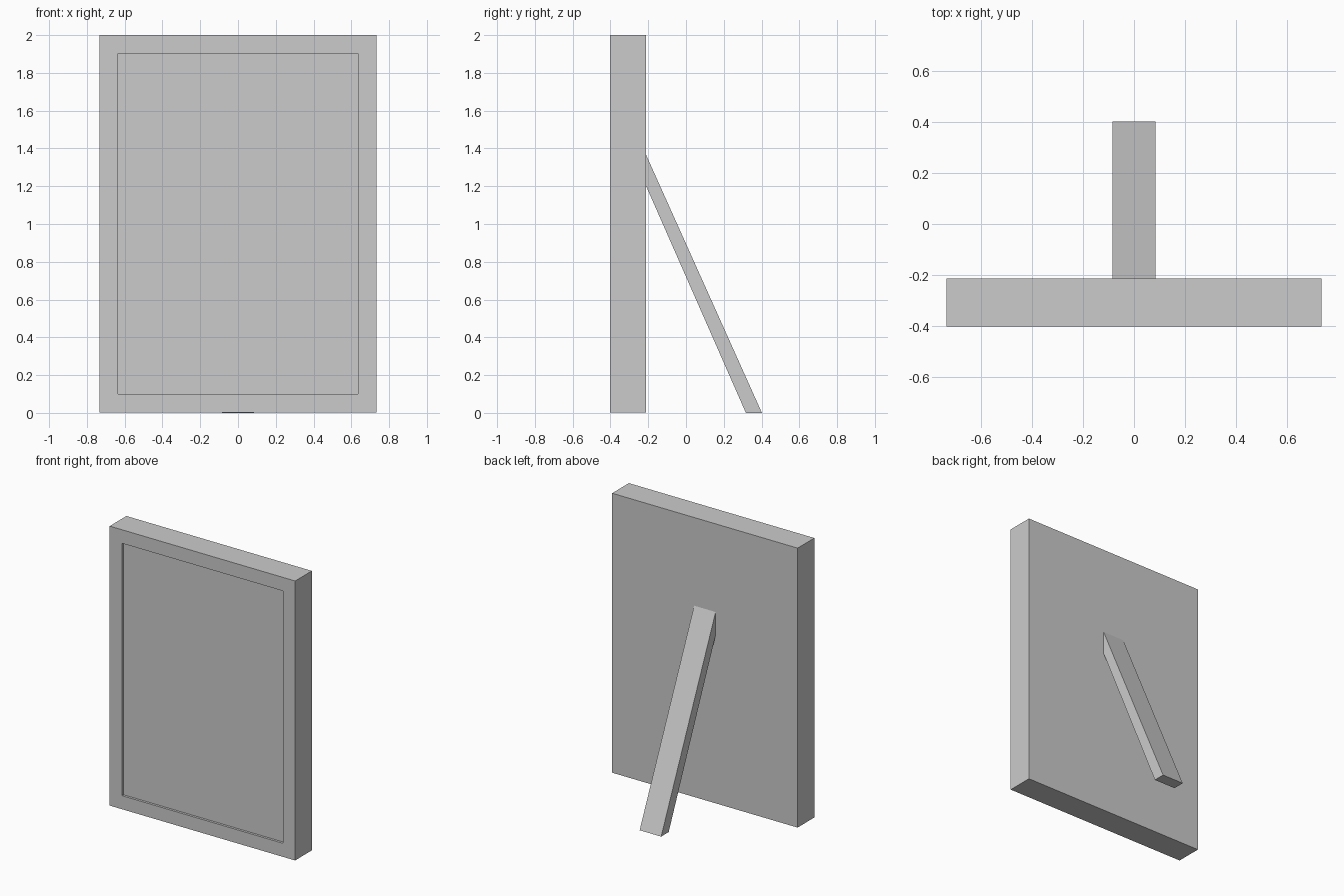
import bpy, bmesh
from mathutils import Matrix, Vector

if "Cube" in bpy.data.objects:
    bpy.data.objects.remove(bpy.data.objects["Cube"])


def finish(bm, name):
    bmesh.ops.recalc_face_normals(bm, faces=bm.faces)
    mesh = bpy.data.meshes.new(name)
    bm.to_mesh(mesh)
    bm.free()
    obj = bpy.data.objects.new(name, mesh)
    bpy.context.collection.objects.link(obj)
    return obj


# Frame slab with a shallow recessed picture area on the front
W, Y0, Y1, Z0, Z1 = 0.733, -0.402, -0.213, 0.003, 2.0
BORDER, RECESS = 0.137, 0.017
bm = bmesh.new()
size = (2 * W, Y1 - Y0, Z1 - Z0)
centre = Vector((0, (Y0 + Y1) / 2, (Z0 + Z1) / 2))
bmesh.ops.create_cube(bm, size=1, matrix=Matrix.Translation(centre) @ Matrix.Diagonal((*size, 1)))
bm.normal_update()
front = min(bm.faces, key=lambda f: f.calc_center_median().y)
bmesh.ops.inset_region(bm, faces=[front], thickness=BORDER)
panel = bmesh.ops.extrude_discrete_faces(bm, faces=[front])["faces"][0]
bmesh.ops.translate(bm, verts=panel.verts, vec=(0, RECESS, 0))
finish(bm, "picture_frame")

# Slanted rear support: side profile (y, z) extruded across x
HALF = 0.085
profile = [(-0.213, 1.205), (-0.213, 1.37), (0.402, 0.0), (0.317, 0.0)]
bm = bmesh.new()
side = bm.faces.new([bm.verts.new((-HALF, y, z)) for y, z in profile])
ext = bmesh.ops.extrude_face_region(bm, geom=[side])["geom"]
bmesh.ops.translate(bm, verts=[v for v in ext if isinstance(v, bmesh.types.BMVert)],
                    vec=(2 * HALF, 0, 0))
finish(bm, "support_leg")
